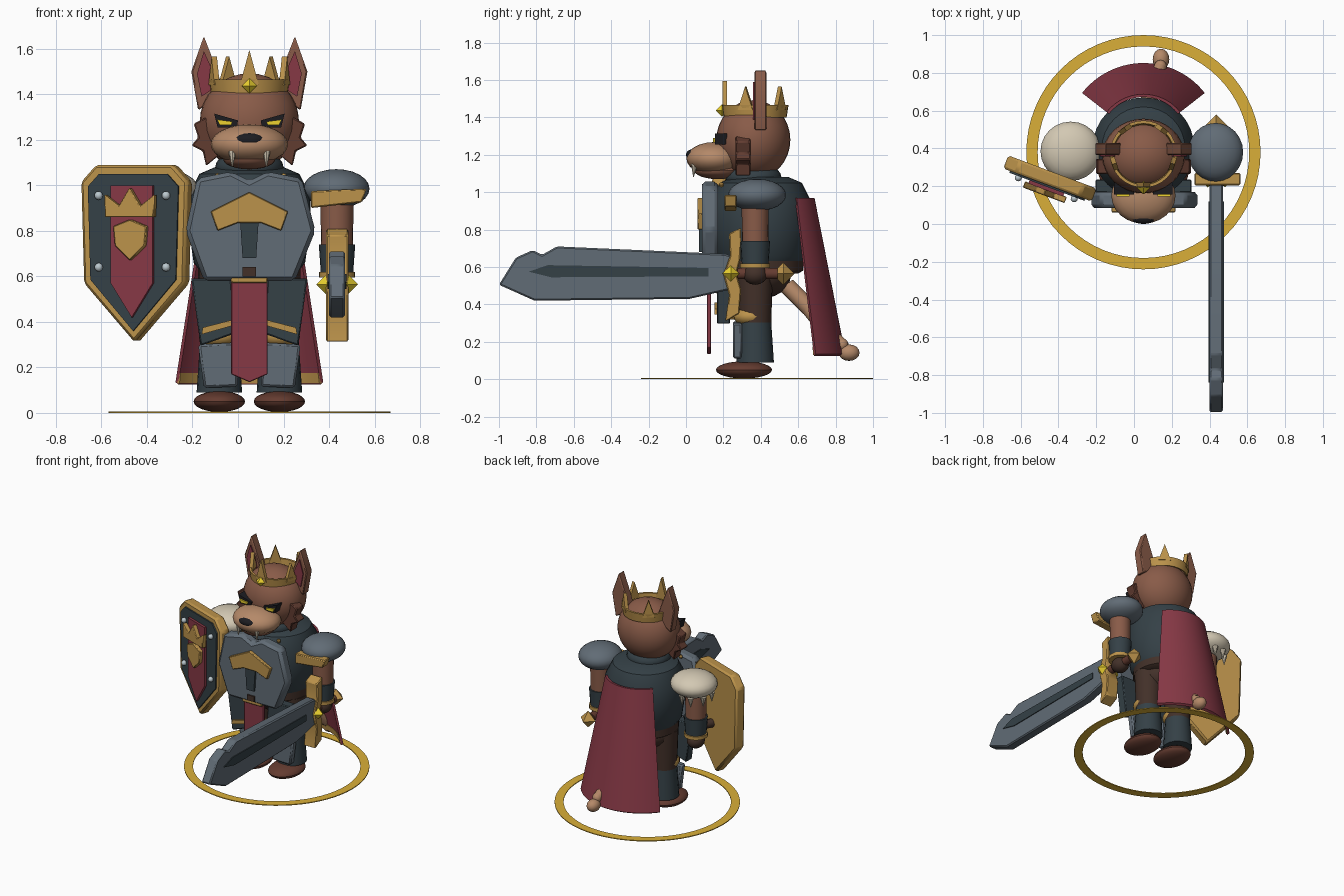
import bpy, bmesh, math
from mathutils import Matrix, Vector

if "Cube" in bpy.data.objects:
    bpy.data.objects.remove(bpy.data.objects["Cube"])

CX, CY = 0.05, 0.38


def mat(name, r, g, b):
    m = bpy.data.materials.new(name)
    m.diffuse_color = (r, g, b, 1)
    m.use_nodes = True
    m.node_tree.nodes["Principled BSDF"].inputs["Base Color"].default_value = m.diffuse_color
    return m


STEEL = mat("steel", .12, .15, .18)
DARK = mat("dark_steel", .035, .052, .062)
RED = mat("red_cloth", .24, .04, .06)
GOLD = mat("gold", .5, .29, .07)
RING = mat("bright_gold", .7, .43, .04)
FUR = mat("fur", .25, .105, .065)
FURD = mat("dark_fur", .12, .045, .03)
TAN = mat("tan_fur", .46, .25, .14)
BROWN = mat("leather", .055, .03, .022)
BOOT = mat("boot_leather", .13, .045, .03)
BONE = mat("bone", .65, .58, .45)
BLACK = mat("black", .012, .012, .015)
YEL = mat("yellow", .85, .65, .03)
RIVET = mat("rivet", .5, .58, .62)


def finish(name, bm, m, M=None, bevel=0):
    bmesh.ops.recalc_face_normals(bm, faces=bm.faces)
    for f in bm.faces:
        f.smooth = True
    for e in bm.edges:
        e.smooth = e.calc_face_angle(0) < 0.55
    me = bpy.data.meshes.new(name)
    bm.to_mesh(me)
    bm.free()
    me.materials.append(m)
    o = bpy.data.objects.new(name, me)
    if M:
        me.transform(M)
    bpy.context.collection.objects.link(o)
    if bevel:
        b = o.modifiers.new("bevel", 'BEVEL')
        b.width, b.segments = bevel, 1
    return o


def prism(name, pts, lo, hi, m, side=False, bevel=0, M=None):
    """Extrude an outline: xz outline along y, or yz outline along x if side."""
    bm = bmesh.new()
    P = (lambda u, v, d: (d, u, v)) if side else (lambda u, v, d: (u, d, v))
    a = [bm.verts.new(P(u, v, lo)) for u, v in pts]
    b = [bm.verts.new(P(u, v, hi)) for u, v in pts]
    bm.faces.new(a)
    bm.faces.new(b[::-1])
    for i in range(len(pts)):
        j = (i + 1) % len(pts)
        bm.faces.new((a[i], b[i], b[j], a[j]))
    return finish(name, bm, m, M, bevel)


def ball(name, c, r, m, n=24, M=None):
    bm = bmesh.new()
    r = r if isinstance(r, tuple) else (r, r, r)
    bmesh.ops.create_uvsphere(bm, u_segments=n, v_segments=n // 2, radius=1,
                              matrix=Matrix.Translation(c) @ Matrix.Diagonal((*r, 1)))
    return finish(name, bm, m, M)


def rod(name, a, b, r1, r2, m, n=20):
    a, b = Vector(a), Vector(b)
    q = (b - a).to_track_quat('Z', 'Y').to_matrix().to_4x4()
    bm = bmesh.new()
    bmesh.ops.create_cone(bm, cap_ends=True, segments=n, radius1=r1, radius2=r2,
                          depth=(b - a).length, matrix=Matrix.Translation((a + b) / 2) @ q)
    return finish(name, bm, m)


def gem(name, c, r, m):
    bm = bmesh.new()
    v = [bm.verts.new(Vector(c) + Vector(d) * r) for d in
         ((1, 0, 0), (0, 1, 0), (-1, 0, 0), (0, -1, 0), (0, 0, 1), (0, 0, -1))]
    for i in range(4):
        bm.faces.new((v[i], v[(i + 1) % 4], v[4]))
        bm.faces.new((v[(i + 1) % 4], v[i], v[5]))
    return finish(name, bm, m)


def lathe(name, c, prof, m, a0=-180, a1=180, n=32, closed=False, yscale=1):
    """Revolve (radius, z) points about a vertical axis; angle 90 faces the back."""
    bm = bmesh.new()
    full = a1 - a0 == 360
    cols = [[bm.verts.new((c[0] + r * math.cos(t), c[1] + yscale * r * math.sin(t), z)) for r, z in prof]
            for t in (math.radians(a0 + (a1 - a0) * i / n) for i in range(n if full else n + 1))]
    k = len(prof)
    for i in range(n):
        A, B = cols[i], cols[(i + 1) % len(cols)]
        for j in range(k if closed else k - 1):
            bm.faces.new((A[j], B[j], B[(j + 1) % k], A[(j + 1) % k]))
    if closed and not full:
        bm.faces.new(cols[0])
        bm.faces.new(cols[-1])
    if not closed:
        for j in (0, -1):
            bm.faces.new([col[j] for col in cols])
    return finish(name, bm, m)


def mir(pts):
    return [(2 * CX - x, z) for x, z in pts]


# ground ring
lathe("ground_ring", (CX, CY), [(.56, 0), (.62, 0), (.62, .006), (.56, .006)], RING, n=64, closed=True)

# torso, belt, hips
lathe("torso", (CX, .40), [(.2, .6), (.245, .66), (.265, .8), (.27, .95), (.22, 1.05), (.15, 1.08)], DARK)
lathe("belt", (CX, .40), [(.2, .565), (.225, .58), (.225, .64), (.21, .65)], BROWN)
ball("hips", (CX, .39, .55), (.2, .17, .12), BROWN)
plate = [(-.18, 1.03), (-.03, 1.06), (.05, 1.02), (.13, 1.06), (.28, 1.03), (.34, .8), (.25, .58), (-.15, .58), (-.23, .8)]
prism("chest_plate", plate, .085, .17, STEEL, bevel=.018)
prism("chest_chevron", [(-.12, .885), (.05, .97), (.22, .885), (.19, .8), (.1, .835), (0, .835), (-.09, .8)],
      .062, .09, GOLD, bevel=.004)
prism("chest_strip", [(.01, .835), (.09, .835), (.08, .68), (.02, .68)], .07, .09, DARK)
prism("belt_tongue", [(.02, .6), (.08, .6), (.08, .64), (.02, .64)], .075, .1, BROWN)
prism("buckle", [(-.03, .57), (.13, .57), (.13, .6), (-.03, .6)], .09, .17, GOLD, bevel=.005)
prism("tabard", [(-.03, .575), (.13, .575), (.13, .17), (.05, .135), (-.03, .17)], .112, .134, RED, bevel=.003)

# legs and tassets, both sides
tas = [(-.205, .59), (-.03, .59), (-.01, .35), (-.165, .295)]
trim = [(-.155, .375), (-.02, .41), (-.018, .385), (-.16, .345)]
shin = [(-.175, .3), (-.005, .31), (.0, .115), (-.15, .11)]
for s, f, x in (("left", lambda p: p, -.082), ("right", mir, .182)):
    prism(s + "_tasset", f(tas), .165, .235, DARK, bevel=.006)
    prism(s + "_tasset_trim", f(trim), .152, .17, GOLD)
    rod(s + "_thigh", (x, .37, .28), (x, .37, .58), .085, .095, BROWN)
    ball(s + "_knee", (x, .35, .335), (.09, .095, .055), GOLD)
    rod(s + "_greave", (x, .37, .09), (x, .37, .315), .1, .085, DARK)
    prism(s + "_shin_plate", f(shin), .25, .3, STEEL, bevel=.01)
    ball(s + "_boot", (x, .31, .05), (.113, .15, .046), BOOT)
    ball(s + "_collar_stud", (x * 1.1, .19, 1.04), .014, GOLD, 10)

# cape with inside hem, tail below it
lathe("cape", (CX, .44), [(.232, .97), (.247, .97), (.412, .135), (.397, .125)], RED, 38, 142, 28, True)
lathe("cape_hem", (CX, .44), [(.383, .175), (.392, .175), (.402, .13), (.39, .13)], GOLD, 38, 142, 28, True)
tail = [((.06, .54, .5), .045), ((.08, .66, .38), .045), ((.11, .75, .26), .04), ((.14, .835, .185), .032)]
for i in range(3):
    rod("tail_segment", tail[i][0], tail[i + 1][0], tail[i][1], tail[i + 1][1], TAN, 14)
ball("tail_joint", tail[3][0], .034, TAN, 14)
ball("tail_tip", (.143, .872, .142), (.044, .056, .044), TAN, 16)

# arms
for s, x in (("left", -.34), ("right", .435)):
    rod(s + "_upper_arm", (x, .37, .72), (x, .37, .95), .07, .073, FUR)
    rod(s + "_bracer", (x, .37, .6), (x, .37, .74), .07, .08, DARK)
    rod(s + "_bracer_band", (x, .37, .595), (x, .37, .62), .08, .08, GOLD)
    ball(s + "_hand", (x, .37, .56), (.06, .065, .055), BROWN, 16)
ball("steel_pauldron", (.432, .38, .985), (.146, .155, .086), STEEL)
prism("pauldron_trim", [(.32, .975), (.565, .985), (.545, .925), (.32, .9)], .205, .27, GOLD, bevel=.006)
ball("bone_pauldron", (-.335, .385, .985), (.16, .157, .086), BONE)
for dx, dy in ((-.11, -.05), (-.11, .05), (-.05, .11), (.02, .11)):
    rod("bone_tooth", (-.335 + dx, .385 + dy, .93), (-.335 + dx, .385 + dy, .86), .022, .002, BONE, 8)

# head
ball("neck", (CX, .36, 1.08), (.15, .15, .08), DARK)
ball("head", (CX, .36, 1.28), (.218, .198, .212), FUR, 32)
ball("muzzle", (CX, .15, 1.18), (.17, .148, .088), TAN)
ball("jaw", (CX, .17, 1.115), (.115, .125, .045), FUR)
ball("nose", (CX, .035, 1.2), (.066, .035, .03), BLACK, 16)
brow = [(-.105, 1.315), (.0, 1.285), (-.005, 1.255), (-.09, 1.255)]
eye = [(-.092, 1.289), (-.025, 1.28), (-.03, 1.265), (-.08, 1.265)]
ear = [(-.15, 1.655), (-.205, 1.5), (-.175, 1.33), (-.06, 1.4), (-.09, 1.5)]
inner = [(-.15, 1.59), (-.18, 1.49), (-.16, 1.39), (-.1, 1.43), (-.11, 1.5)]
cheek = [(-.14, 1.3), (-.195, 1.27), (-.175, 1.21), (-.205, 1.175), (-.155, 1.15), (-.14, 1.085), (-.05, 1.16)]
for s, f, x in (("left", lambda p: p, -.025), ("right", mir, .125)):
    prism(s + "_brow", f(brow), .155, .22, BLACK)
    prism(s + "_eye", f(eye), .145, .16, YEL)
    prism(s + "_ear", f(ear), .365, .43, FUR, bevel=.006)
    prism(s + "_inner_ear", f(inner), .357, .37, RED)
    prism(s + "_cheek_fur", f(cheek), .265, .345, FURD, bevel=.006)
    rod(s + "_fang", (x, .045, 1.15), (x, .04, 1.082), .018, .002, BONE, 8)

# crown
lathe("crown_band", (CX, .37), [(.155, 1.405), (.168, 1.4), (.178, 1.465), (.162, 1.465)], GOLD, n=32, closed=True)
for i in range(5):
    h = 1.595 if i == 0 else 1.565
    M = Matrix.Translation((CX, .37, 0)) @ Matrix.Rotation(math.radians(72 * i), 4, 'Z')
    prism("crown_spike", [(-.042, 1.44), (.042, 1.44), (0, h)], -.175, -.15, GOLD, M=M)
gem("crown_gem", (CX, .192, 1.437), .034, YEL)

# sword pointing forward
prism("blade", [(-1, .505), (-.91, .65), (-.82, .69), (-.77, .665), (-.69, .71), (.21, .67), (.24, .66),
                (.24, .48), (.02, .43), (-.81, .42)], .4, .47, STEEL, True, .008)
prism("blade_fuller", [(-.84, .575), (-.74, .61), (.12, .595), (.12, .55), (-.72, .545)], .394, .476, DARK, True)
prism("guard", [(.23, .78), (.295, .81), (.29, .64), (.27, .565), (.295, .48), (.285, .35), (.21, .31),
                (.23, .45), (.2, .56), (.235, .66)], .387, .485, GOLD, True, .006)
rod("grip", (.435, .25, .565), (.435, .49, .565), .03, .03, BOOT, 12)
gem("pommel", (.435, .52, .565), .06, GOLD)
for x in (.39, .482):
    gem("guard_gem", (x, .24, .565), .046, YEL)

# shield, turned 20 degrees; outlines are in shield space
S = Matrix.Translation((-.445, .241, 0)) @ Matrix.Rotation(math.radians(-20.5), 4, 'Z')


def sym(half):
    return half + [(-x, z) for x, z in reversed(half) if x > 0]


prism("shield_rim", sym([(.18, 1.09), (.25, 1.015), (.237, .57), (0, .31)]), -.037, .037, GOLD, M=S, bevel=.012)
prism("shield_field", sym([(.16, 1.05), (.212, .995), (.2, .585), (0, .36)]), -.047, -.02, DARK, M=S)
prism("shield_panel", sym([(.098, 1.0), (.098, .57), (0, .42)]), -.065, -.04, RED, M=S)
prism("shield_crown", sym([(0, .99), (.05, .91), (.118, .96), (.114, .86)]), -.095, -.06, GOLD, M=S, bevel=.004)
prism("shield_crest", sym([(0, .85), (.078, .82), (.07, .735), (0, .67)]), -.09, -.06, GOLD, M=S, bevel=.004)
for x in (-.158, .158):
    for z in (.64, .955):
        ball("shield_rivet", (x, -.055, z), .019, RIVET, 12, M=S)
rod("shield_strap", (-.34, .37, .66), (-.4, .25, .66), .03, .03, BROWN, 12)
